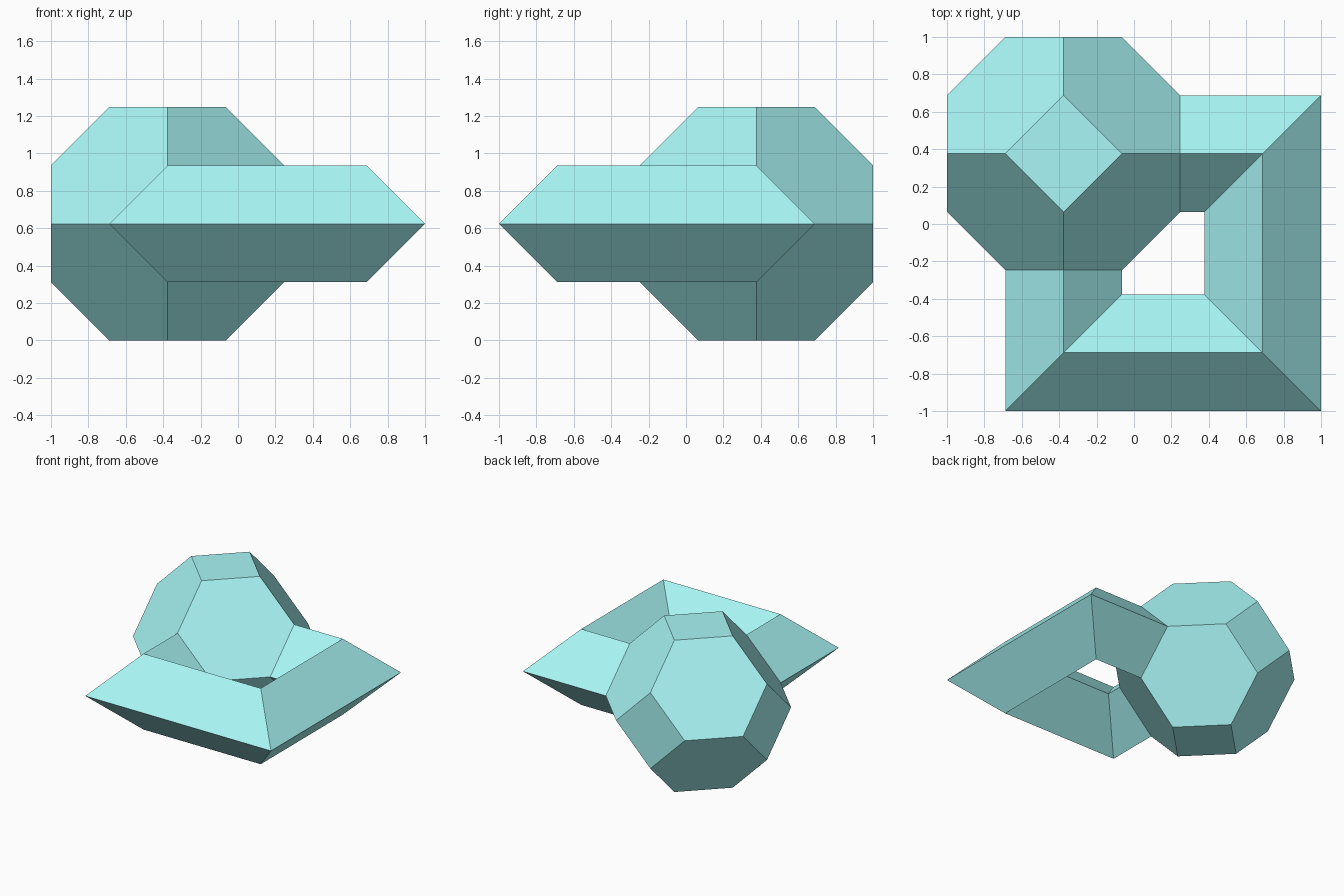
import bpy, bmesh, math
from itertools import permutations, product
from mathutils import Vector

if "Cube" in bpy.data.objects:
    bpy.data.objects.remove(bpy.data.objects["Cube"])

S = 2 / (4 + 1 + math.sqrt(2))          # unit step: whole model spans 2
C = Vector((-1 + 2 * S, 1 - 2 * S, 2 * S))  # centre of the faceted knob
FAR = 1 - S                             # centre line of the band's far sides

bm = bmesh.new()

# Truncated octahedron knob
points = {tuple(p[i] * s[i] for i in range(3))
          for p in permutations((0, 1, 2)) for s in product((-1, 1), repeat=3)}
for p in sorted(points):
    bm.verts.new(C + S * Vector(p))
bmesh.ops.convex_hull(bm, input=bm.verts[:])
bmesh.ops.dissolve_limit(bm, angle_limit=0.01, verts=bm.verts[:], edges=bm.edges[:])

# Open the two square facets where the band joins
bm.normal_update()
ends = [f for f in bm.faces
        if f.normal.dot((1, 0, 0)) > 0.99 or f.normal.dot((0, -1, 0)) > 0.99]
bmesh.ops.delete(bm, geom=ends, context='FACES_ONLY')

# Diamond-section square band, mitred at its three corners
# each stop: centre-line point and outward direction of the section
stops = [((C.x + 2 * S, C.y), (0, 1)), ((FAR, C.y), (1, 1)), ((FAR, -FAR), (1, -1)),
         ((C.x, -FAR), (-1, -1)), ((C.x, C.y - 2 * S), (-1, 0))]
loops = []
for (x, y), (ox, oy) in stops:
    loops.append([bm.verts.new((x + ox * a * S, y + oy * a * S, C.z + h * S))
                  for a, h in ((1, 0), (0, 1), (-1, 0), (0, -1))])
for a, b in zip(loops, loops[1:]):
    for i in range(4):
        j = (i + 1) % 4
        bm.faces.new((a[i], a[j], b[j], b[i]))

bmesh.ops.remove_doubles(bm, verts=bm.verts[:], dist=1e-4)
bmesh.ops.recalc_face_normals(bm, faces=bm.faces[:])

mesh = bpy.data.meshes.new("faceted_ring")
bm.to_mesh(mesh)
bm.free()
ring = bpy.data.objects.new("faceted_ring", mesh)
bpy.context.collection.objects.link(ring)

mat = bpy.data.materials.new("cyan")
mat.diffuse_color = (0.4, 0.93, 0.93, 1)
mat.use_nodes = True
mat.node_tree.nodes["Principled BSDF"].inputs["Base Color"].default_value = mat.diffuse_color
mesh.materials.append(mat)
